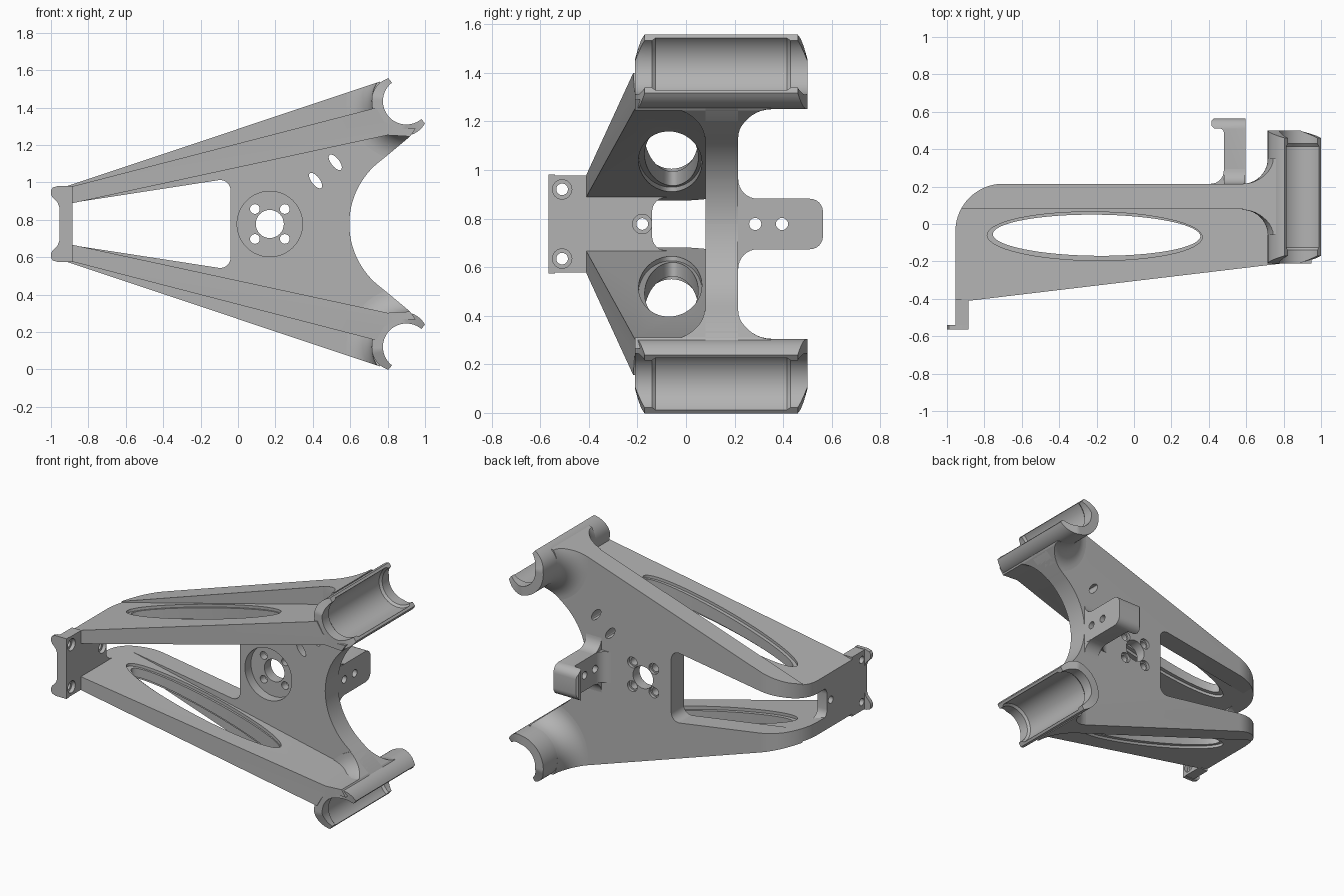
import bpy, bmesh
from math import sin, cos, pi, radians

cube = bpy.data.objects.get("Cube")
if cube:
    bpy.data.objects.remove(cube)

MID = 0.7775          # height of the symmetry plane; parts are built around z = 0
parts = []
grey = bpy.data.materials.new("cast grey")
grey.use_nodes = True
grey.diffuse_color = (0.45, 0.45, 0.45, 1)
grey.node_tree.nodes["Principled BSDF"].inputs["Base Color"].default_value = (0.45, 0.45, 0.45, 1)


def make(name, bm):
    bmesh.ops.recalc_face_normals(bm, faces=bm.faces)
    me = bpy.data.meshes.new(name)
    bm.to_mesh(me)
    bm.free()
    me.materials.append(grey)
    ob = bpy.data.objects.new(name, me)
    bpy.context.collection.objects.link(ob)
    return ob


def loft(name, rings, closed=False):
    """Skin a list of point rings; cap the ends unless closed."""
    bm = bmesh.new()
    rows = [[bm.verts.new(p) for p in ring] for ring in rings]
    pairs = list(zip(rows, rows[1:])) + ([(rows[-1], rows[0])] if closed else [])
    for a, b in pairs:
        for i in range(len(a)):
            j = (i + 1) % len(a)
            bm.faces.new((a[i], a[j], b[j], b[i]))
    if not closed:
        bm.faces.new(rows[0])
        bm.faces.new(rows[-1])
    return make(name, bm)


def prism(name, pts, axis, a, b, shear=0, pivot=-0.2):
    """Extrude a 2D outline along an axis; shear tilts it in z along x."""
    put = {"x": lambda p, t: (t, p[0], p[1]),
           "y": lambda p, t: (p[0], t, p[1]),
           "z": lambda p, t: (p[0], p[1], t + shear * (p[0] - pivot))}[axis]
    return loft(name, [[put(p, t) for p in pts] for t in (a, b)])


def oval(cx, cy, rx, ry=None, tilt=0, n=32):
    ry = ry or rx
    c, s = cos(tilt), sin(tilt)
    out = []
    for i in range(n):
        u, v = rx * cos(2 * pi * i / n), ry * sin(2 * pi * i / n)
        out.append((cx + u * c - v * s, cy + u * s + v * c))
    return out


def arc(cx, cy, r, a0, a1, n=12):
    return [(cx + r * cos(radians(a0 + (a1 - a0) * i / n)),
             cy + r * sin(radians(a0 + (a1 - a0) * i / n))) for i in range(n + 1)]


def both(half):
    """Close a half outline with its mirror image in the second coordinate."""
    return half + [(p[0], -p[1]) for p in reversed(half) if p[1] != 0]


def combine(ob, cutter, op="DIFFERENCE"):
    mod = ob.modifiers.new("cut", "BOOLEAN")
    mod.object, mod.operation, mod.solver = cutter, op, "EXACT"
    dg = bpy.context.evaluated_depsgraph_get()
    me = bpy.data.meshes.new_from_object(ob.evaluated_get(dg))
    ob.modifiers.clear()
    ob.data = me
    bpy.data.objects.remove(cutter)


def done(ob, mirrored=False):
    if mirrored:
        m = ob.modifiers.new("mirror", "MIRROR")
        m.use_axis = (False, False, True)
        m.use_mirror_merge = False
    parts.append(ob)


def plan_block():
    # plan outline with the big rounded rear corner and slanted front edge
    pts = [(-0.955, -0.41)] + arc(-0.70, -0.04, 0.255, 180, 90, 20)
    pts += [(1.1, 0.215), (1.1, -0.21), (0.8, -0.21), (-0.88, -0.41)]
    return prism("plan", pts, "z", -1, 1)


# Rear web: two diverging ribs joined by a plate with a scooped outer edge
seat_edge = [(0.74, 0.62), (0.78, 0.55), (0.86, 0.507), (0.95, 0.512)]
scoop = [(0.92, 0.468), (0.79, 0.36)] + arc(1.02, 0, 0.425, 130, 180, 14)
web_outline = both([(-0.04, 0.18)] + arc(-0.095, 0.18, 0.055, 10, 100, 6)
                   + [(-0.96, 0.102), (-0.96, 0.187), (0.76, 0.762)] + seat_edge + scoop)
web = prism("web_plate", web_outline, "y", 0.08, 0.215)
combine(web, plan_block(), "INTERSECT")
combine(web, prism("c", oval(0.17, 0, 0.175, n=48), "y", 0, 0.145))
combine(web, prism("c", oval(0.17, 0, 0.075), "y", 0, 1))
for dx in (-0.08, 0.08):
    for dz in (-0.08, 0.08):
        combine(web, prism("c", oval(0.17 + dx, dz, 0.026, n=20), "y", 0, 1))
        combine(web, prism("c", oval(0.17 + dx, dz, 0.036, n=20), "y", 0.195, 1))
for x, z in ((0.415, 0.232), (0.52, 0.33)):
    combine(web, prism("c", oval(x, z, 0.05, 0.022, radians(-52), 24), "y", 0, 1))
done(web)

# Side arms: sloped flanges with a long oval opening rimmed on both faces
arm = prism("side_arm", [(-0.96, 0.095), (-0.96, 0.182), (0.74, 0.622)] + seat_edge[1:]
            + [(0.92, 0.468), (0.8, 0.475)], "y", -0.5, 0.2)
combine(arm, plan_block(), "INTERSECT")
combine(arm, prism("c", oval(-0.2, -0.06, 0.555, 0.11, -0.01, 64), "z", -1, 1.5))
combine(arm, prism("c", oval(-0.21, -0.065, 0.575, 0.13, -0.01, 64), "z", 0.36, 1, 0.259))
combine(arm, prism("c", oval(-0.21, -0.065, 0.575, 0.13, -0.01, 64), "z", -0.2, 0.28, 0.22))
done(arm, True)

# Half-pipe saddles with end lips that fade out toward the tips
CX, CZ = 0.9, 0.657
rings = []
N = 36
for i in range(N + 1):
    s = i / N
    t = radians(128 + 182 * s)
    ramp = min(1, 4 * min(s, 1 - s))
    ro, e = 0.155 + 0.03 * sin(ramp * pi / 2), 0.04 * ramp
    half = [(ro, -0.17 - e), (0.125, -0.17 - e), (0.125, -0.14), (0.138, -0.125)]
    sec = half + [(r, 0.29 - y) for r, y in reversed(half)]
    rings.append([(CX + r * cos(t), y, CZ + r * sin(t)) for r, y in sec])
done(loft("half_pipe_saddle", rings), True)

# Flared fillets blending the web into each saddle, trimmed to the web outline
R, F = 0.185, 0.135
flare = ([(0.13, -0.06)] + arc(R + F, -0.06, F, 180, 90, 10)
         + arc(R + F, 0.35, F, 270, 180, 10) + [(0.13, 0.35)])
turn = [[(CX + r * cos(a), y, CZ + r * sin(a)) for r, y in flare]
        for a in (2 * pi * k / 64 for k in range(64))]
blend = loft("saddle_fillet", turn, closed=True)
combine(blend, prism("c", web_outline, "y", -0.3, 0.5), "INTERSECT")
done(blend, False)
mirror = blend.modifiers.new("mirror", "MIRROR")
mirror.use_axis = (False, False, True)
mirror.use_mirror_merge = False

# End wall with screw holes, joining the narrow ends of the arms
wall = prism("end_wall", both([(-0.545, 0.2), (-0.405, 0.2), (-0.405, 0.112), (-0.08, 0.112)]
                              + arc(-0.08, 0.05, 0.06, 90, 180, 6)), "x", -0.955, -0.885)
for y, z in ((-0.51, 0.1425), (-0.51, -0.1425), (-0.18, 0)):
    combine(wall, prism("c", oval(y, z, 0.024, n=24), "x", -2, 0))
    combine(wall, prism("c", oval(y, z, 0.04, n=24), "x", -0.91, 0))
done(wall)

# Thin front foot with rounded corner lugs
foot = both([(-0.885, 0.203), (-0.965, 0.203), (-0.99, 0.195), (-1, 0.18),
             (-1, 0.158), (-0.99, 0.14), (-0.965, 0.115), (-0.955, 0.09)])
foot_ob = prism("front_foot", foot, "y", -0.565, -0.54)
for z in (-0.1425, 0.1425):
    combine(foot_ob, prism("c", oval(-0.51, z, 0.024, n=24), "x", -2, 0))
    combine(foot_ob, prism("c", oval(-0.51, z, 0.04, n=24), "x", -0.91, 0))
done(foot_ob)

# Hooked rear tab with two holes
hook = ([(0.595, 0.2), (0.595, 0.568), (0.43, 0.568), (0.415, 0.553), (0.415, 0.525), (0.43, 0.51)]
        + [(0.46, 0.51)] + arc(0.46, 0.49, 0.02, 90, 0, 5)
        + arc(0.41, 0.285, 0.07, 0, -90, 8) + [(0.41, 0.2)])
tab = prism("rear_tab", hook, "z", -0.104, 0.104)
corners = [(0.1, 0.104)] + arc(0.51, 0.05, 0.054, 90, 0, 6)
combine(tab, prism("c", both(corners), "x", 0, 1), "INTERSECT")
gusset = prism("tab_fillet", both([(0.2, 0.19)] + arc(0.295, 0.184, 0.08, 180, 270, 8)),
               "x", 0.48, 0.594)
for ob in (tab, gusset):
    for y in (0.285, 0.395):
        combine(ob, prism("c", oval(y, 0, 0.025, n=24), "x", 0, 1))
    done(ob)

# Raise everything onto the ground and smooth the curved faces
bpy.ops.object.select_all(action="DESELECT")
for ob in parts:
    ob.location.z = MID
    ob.select_set(True)
bpy.context.view_layer.objects.active = parts[0]
bpy.ops.object.shade_smooth_by_angle(angle=radians(30))
